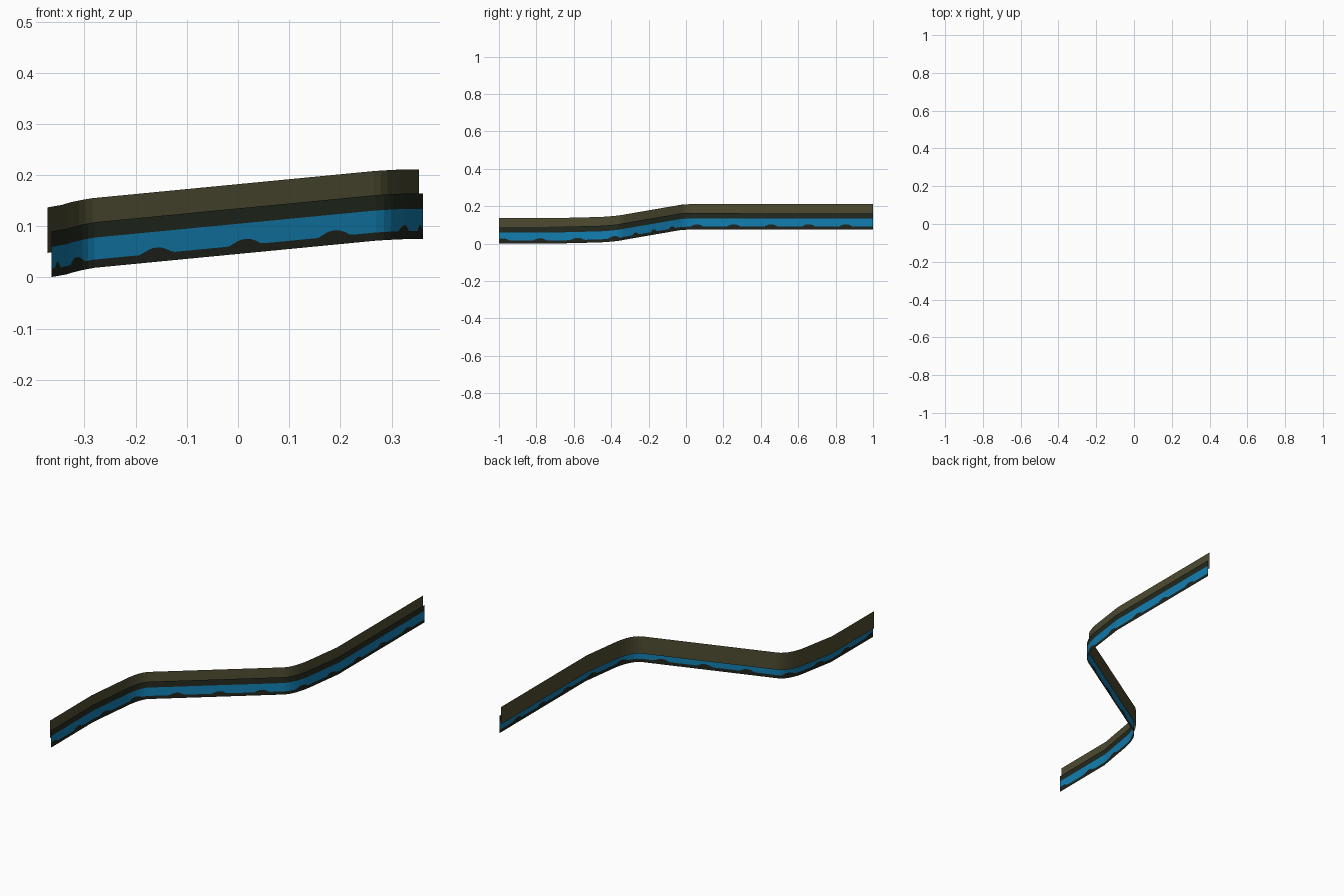
import bpy, bmesh, math
from mathutils import Vector

if "Cube" in bpy.data.objects:
    bpy.data.objects.remove(bpy.data.objects["Cube"])

def material(name, rgb):
    m = bpy.data.materials.new(name)
    m.diffuse_color = (*rgb, 1)
    m.use_nodes = True
    m.node_tree.nodes["Principled BSDF"].inputs["Base Color"].default_value = m.diffuse_color
    return m

BASE = material("dark base", (0.015, 0.018, 0.012))
BLUE = material("water blue", (0.006, 0.21, 0.44))
GREEN = material("dark green", (0.016, 0.022, 0.013))
OLIVE = material("olive", (0.075, 0.070, 0.030))

def bend(a, c, b, n=6):
    """Quadratic curve from a to b around corner c."""
    return [a * (1 - t) ** 2 + c * (2 * t * (1 - t)) + b * t * t
            for t in (i / n for i in range(n + 1))]

# Ground path: straight, S-bend that climbs, straight
V = Vector
path = [V((-0.364, -1, 0)), V((-0.364, -0.66, 0.001))]
path += bend(V((-0.335, -0.46, 0.006)), V((-0.320, -0.362, 0.012)), V((-0.28, -0.337, 0.019)))
path += bend(V((0.27, -0.03, 0.072)), V((0.318, -0.003, 0.075)), V((0.335, 0.10, 0.075)))
path += [V((0.362, 0.30, 0.075)), V((0.362, 1, 0.075))]

# Resample finely, keeping every corner, with distance and left-hand normal
samples, dist = [], 0.0
for i in range(len(path) - 1):
    a, b = path[i], path[i + 1]
    length = (b - a).length
    n = max(1, round(length / 0.01))
    for k in range(n):
        samples.append((a.lerp(b, k / n), dist + length * k / n))
    dist += length
samples.append((path[-1], dist))

def normal(i):
    t = samples[min(i + 1, len(samples) - 1)][0] - samples[max(i - 1, 0)][0]
    return V((-t.y, t.x, 0)).normalized()

def ribbon(name, low, high, mat, back=0.0):
    """Thin upright strip along the path; low and high are heights by distance."""
    bm = bmesh.new()
    prev = None
    for i, (p, s) in enumerate(samples):
        q = p + normal(i) * back
        pair = [bm.verts.new(q + V((0, 0, f(s)))) for f in (low, high)]
        if prev:
            bm.faces.new((prev[0], pair[0], pair[1], prev[1]))
        prev = pair
    me = bpy.data.meshes.new(name)
    bm.to_mesh(me)
    bm.free()
    me.materials.append(mat)
    bpy.context.collection.objects.link(bpy.data.objects.new(name, me))

def level(z):
    return lambda s: z

def hills(s):
    """Base line with evenly spaced low mounds."""
    d = abs((s - 1.02 + 0.1) % 0.2 - 0.1)
    return 0.016 + 0.012 * max(0, 1 - (d / 0.035) ** 2)

ribbon("base_band", level(0), hills, BASE)
ribbon("blue_band", hills, level(0.059), BLUE)
ribbon("green_band", level(0.059), level(0.089), GREEN)
# Upper screen stands slightly behind the lower wall and hangs down its back
ribbon("upper_screen", level(0.047), level(0.136), OLIVE, back=0.008)
